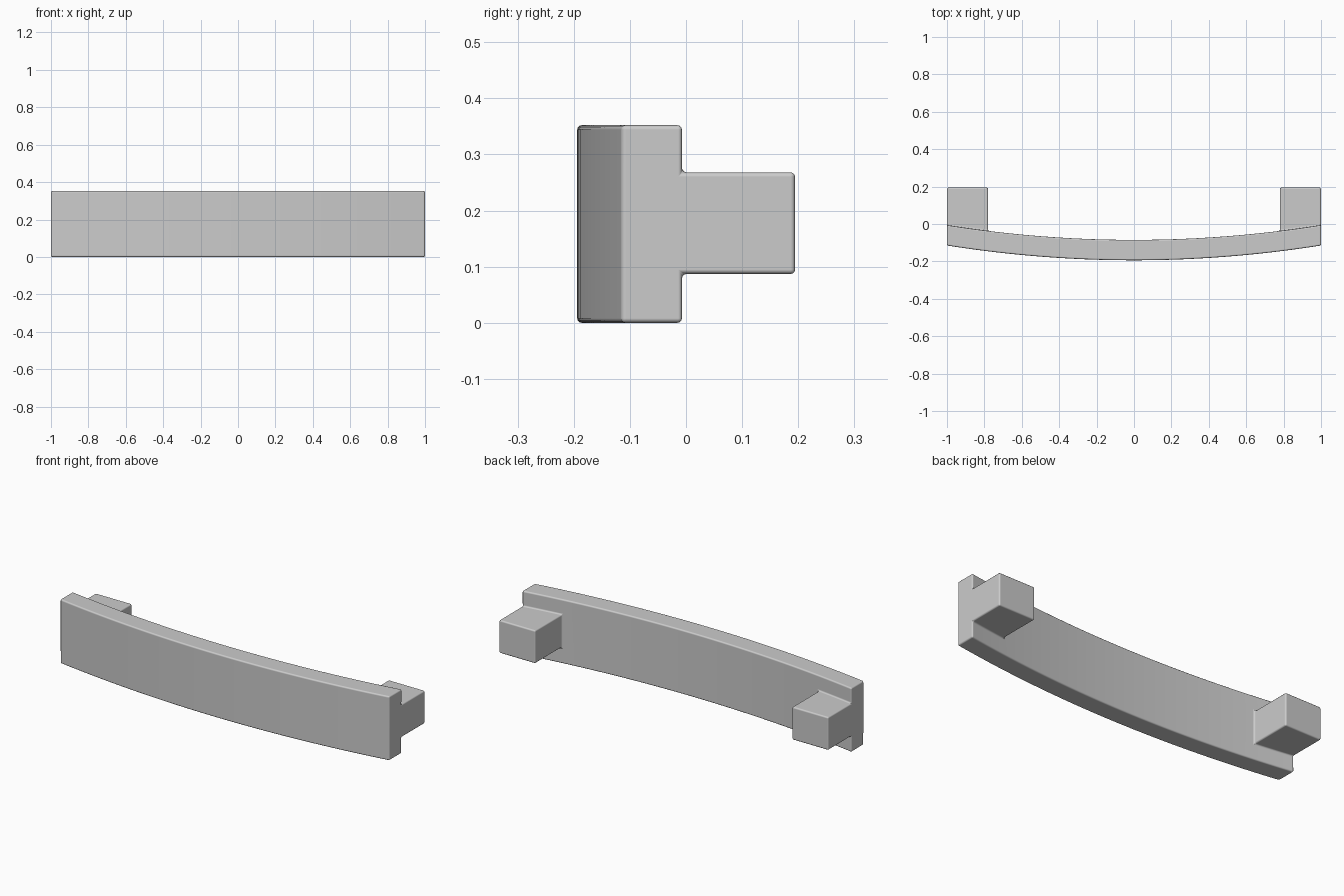
import bpy
import bmesh

if "Cube" in bpy.data.objects:
    bpy.data.objects.remove(bpy.data.objects["Cube"])

SAG = 0.079                       # bow depth between ends and middle
FRONT_END, BACK_END = -0.115, -0.006
DEPTH = 0.1945                    # rear face of the mounting posts
Z = [0.0, 0.087, 0.268, 0.352]    # bar bottom, post bottom, post top, bar top
POST = 0.78                       # inner side of each post

# x stations: posts have their own columns, the middle is finely divided
mid = [-POST + 2 * POST * i / 28 for i in range(29)]
end = [POST + (1 - POST) * i / 4 for i in range(1, 5)]
X = [-x for x in reversed(end)] + mid + end

bm = bmesh.new()


def sheet(y_end):
    """Curved grid of vertices following the bow."""
    return [[bm.verts.new((x, y_end - SAG * (1 - x * x), z)) for z in Z] for x in X]


# Curved grip bar
front, back = sheet(FRONT_END), sheet(BACK_END)
n, m = len(X) - 1, len(Z) - 1
post_faces = {-1: [], 1: []}
for i in range(n):
    for k in range(m):
        for g in (front, back):
            f = bm.faces.new((g[i][k], g[i + 1][k], g[i + 1][k + 1], g[i][k + 1]))
            if g is back and k == 1 and (i < 4 or i >= n - 4):
                post_faces[-1 if i < 4 else 1].append(f)
    for k in (0, m):
        bm.faces.new((front[i][k], front[i + 1][k], back[i + 1][k], back[i][k]))
for i in (0, n):
    for k in range(m):
        bm.faces.new((front[i][k], back[i][k], back[i][k + 1], front[i][k + 1]))
bmesh.ops.recalc_face_normals(bm, faces=bm.faces)

# Mounting posts drawn out of the back of the bar
for faces in post_faces.values():
    res = bmesh.ops.extrude_face_region(bm, geom=faces)
    for v in res["geom"]:
        if isinstance(v, bmesh.types.BMVert):
            v.co.y = DEPTH
    bmesh.ops.delete(bm, geom=[f for f in faces if f.is_valid], context="FACES_ONLY")
bmesh.ops.recalc_face_normals(bm, faces=bm.faces)

mesh = bpy.data.meshes.new("handle")
bm.to_mesh(mesh)
bm.free()
for p in mesh.polygons:
    p.use_smooth = True
handle = bpy.data.objects.new("handle", mesh)
bpy.context.collection.objects.link(handle)

# Small rounded edges
bev = handle.modifiers.new("edge_rounding", "BEVEL")
bev.width = 0.008
bev.segments = 3
bev.limit_method = "ANGLE"
bev.angle_limit = 0.6
bev.harden_normals = True
